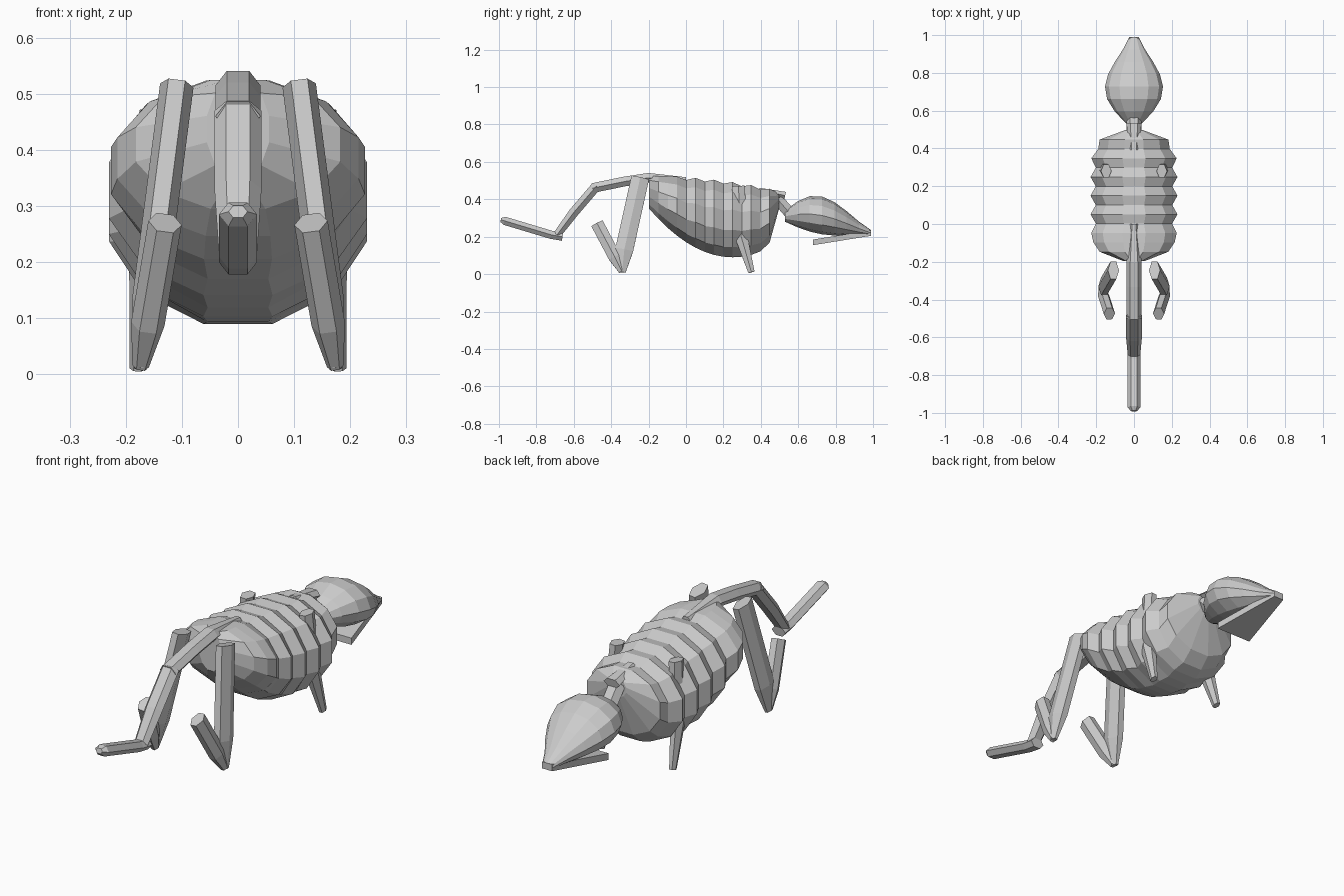
import bpy
import bmesh
from math import cos, sin, pi, tau
from mathutils import Vector

default_cube = bpy.data.objects.get("Cube")
if default_cube:
    bpy.data.objects.remove(default_cube, do_unlink=True)

bone = bpy.data.materials.new("bone grey")
bone.use_nodes = True
bone.diffuse_color = (0.6, 0.6, 0.6, 1)
bone.node_tree.nodes["Principled BSDF"].inputs["Base Color"].default_value = bone.diffuse_color


def loft(name, rings):
    """Skin a list of equally sized point rings into a closed, flat shaded mesh."""
    bm = bmesh.new()
    loops = [[bm.verts.new(point) for point in ring] for ring in rings]
    for first, second in zip(loops, loops[1:]):
        for i in range(len(first)):
            j = (i + 1) % len(first)
            bm.faces.new((first[i], first[j], second[j], second[i]))
    bm.faces.new(loops[0])
    bm.faces.new(loops[-1])
    bmesh.ops.recalc_face_normals(bm, faces=bm.faces)
    mesh = bpy.data.meshes.new(name)
    bm.to_mesh(mesh)
    bm.free()
    mesh.materials.append(bone)
    bpy.context.collection.objects.link(bpy.data.objects.new(name, mesh))


def mix(start, end, factor):
    return start + (end - start) * factor


def upright_ring(y, width, low, high, sides, turn):
    """Polygon facing along y that touches the given half width, bottom and top."""
    angles = [tau * (i + turn) / sides for i in range(sides)]
    wide = max(cos(angle) for angle in angles)
    tall = max(sin(angle) for angle in angles)
    middle, height = (low + high) / 2, (high - low) / 2
    return [(width * cos(angle) / wide, y, middle + height * sin(angle) / tall)
            for angle in angles]


def limb(name, path, width, depth, tip=1.0, outer=0.0, lean=0.0):
    """Six sided bone along y, z points; x leans inwards with height, the last ring is scaled by tip."""
    points = [Vector((outer - lean * z, y, z)) for y, z in path]
    rings = []
    for k, point in enumerate(points):
        before = points[max(k - 1, 0)]
        after = points[min(k + 1, len(points) - 1)]
        along = (after - before).normalized()
        across = Vector((1, 0, 0))
        across = (across - along * across.dot(along)).normalized()
        upward = along.cross(across)
        scale = tip if point == points[-1] else 1.0
        ring = []
        for i in range(6):
            angle = tau * i / 6
            ring.append(point + scale * (across * width * cos(angle)
                                         + upward * depth * sin(angle) / sin(tau / 6)))
        rings.append(ring)
    loft(name, rings)


# Ribbed torso: every other ring is pinched to leave raised ribs
torso_rings = []
ring_count = 15
for i in range(ring_count):
    t = mix(-0.99, 0.99, i / (ring_count - 1))
    y = 0.15 + 0.35 * t
    pinched = i % 2 == 0 and i > 2
    width = 0.23 * (1 - t ** 6) ** 0.5 * (0.88 if pinched else 1)
    belly = 0.09 + 1.3 * (y - 0.25) ** 2 + 0.2 * max(t, 0) ** 12
    back = 0.525 - 0.08 * ((t + 1) / 2) ** 2 - (0.015 if pinched else 0)
    torso_rings.append(upright_ring(y, width, belly, back, sides=12, turn=0.5))
loft("ribcage", torso_rings)

# Skull: an egg shaped bulge that narrows into the snout
skull_rings = []
skull_steps = 7
for i in range(skull_steps + 1):
    t = i / skull_steps
    bulge = max(sin(pi * t ** 0.8), 0) ** 1.3
    width = mix(0.04, 0.025, t) + 0.12 * bulge
    low = mix(0.28, 0.205, t) - 0.035 * bulge
    high = mix(0.34, 0.235, t) + 0.12 * bulge
    skull_rings.append(upright_ring(mix(0.53, 0.99, t), width, low, high, sides=12, turn=0))
loft("skull", skull_rings)

# Flat wedge jaw hinged at the snout
loft("jaw", [
    upright_ring(0.68, 0.09, 0.155, 0.185, sides=4, turn=0.5),
    upright_ring(0.99, 0.025, 0.205, 0.235, sides=4, turn=0.5),
])

# Neck bones
limb("upper_neck_bone", [(0.53, 0.42), (0.39, 0.45)], width=0.04, depth=0.02, tip=0.6)
limb("lower_neck_bone", [(0.49, 0.4), (0.56, 0.32)], width=0.04, depth=0.03)

# Spine continuing into the long bent tail
limb("tail_base", [(-0.5, 0.46), (-0.33, 0.495), (-0.2, 0.515), (0, 0.505)],
     width=0.04, depth=0.026, tip=0.5)
limb("tail_middle", [(-0.48, 0.47), (-0.6, 0.33), (-0.69, 0.21)],
     width=0.042, depth=0.026, tip=0.8)
limb("tail_end", [(-0.66, 0.2), (-0.72, 0.21), (-0.97, 0.285), (-0.99, 0.29)],
     width=0.034, depth=0.022, tip=0.5)

# Paired legs, mirrored by the sign of the side
for label, side in (("left", 1), ("right", -1)):
    limb(label + "_thigh", [(-0.245, 0.515), (-0.33, 0.13), (-0.342, 0.01)],
         width=0.03, depth=0.048, tip=0.4, outer=0.176 * side, lean=0.13 * side)
    limb(label + "_shin", [(-0.475, 0.27), (-0.38, 0.09), (-0.342, 0.015)],
         width=0.03, depth=0.034, tip=0.5, outer=0.176 * side, lean=0.17 * side)
    limb(label + "_foreleg", [(0.28, 0.47), (0.295, 0.2), (0.35, 0.01)],
         width=0.028, depth=0.034, tip=0.5, outer=0.18 * side, lean=0.07 * side)
